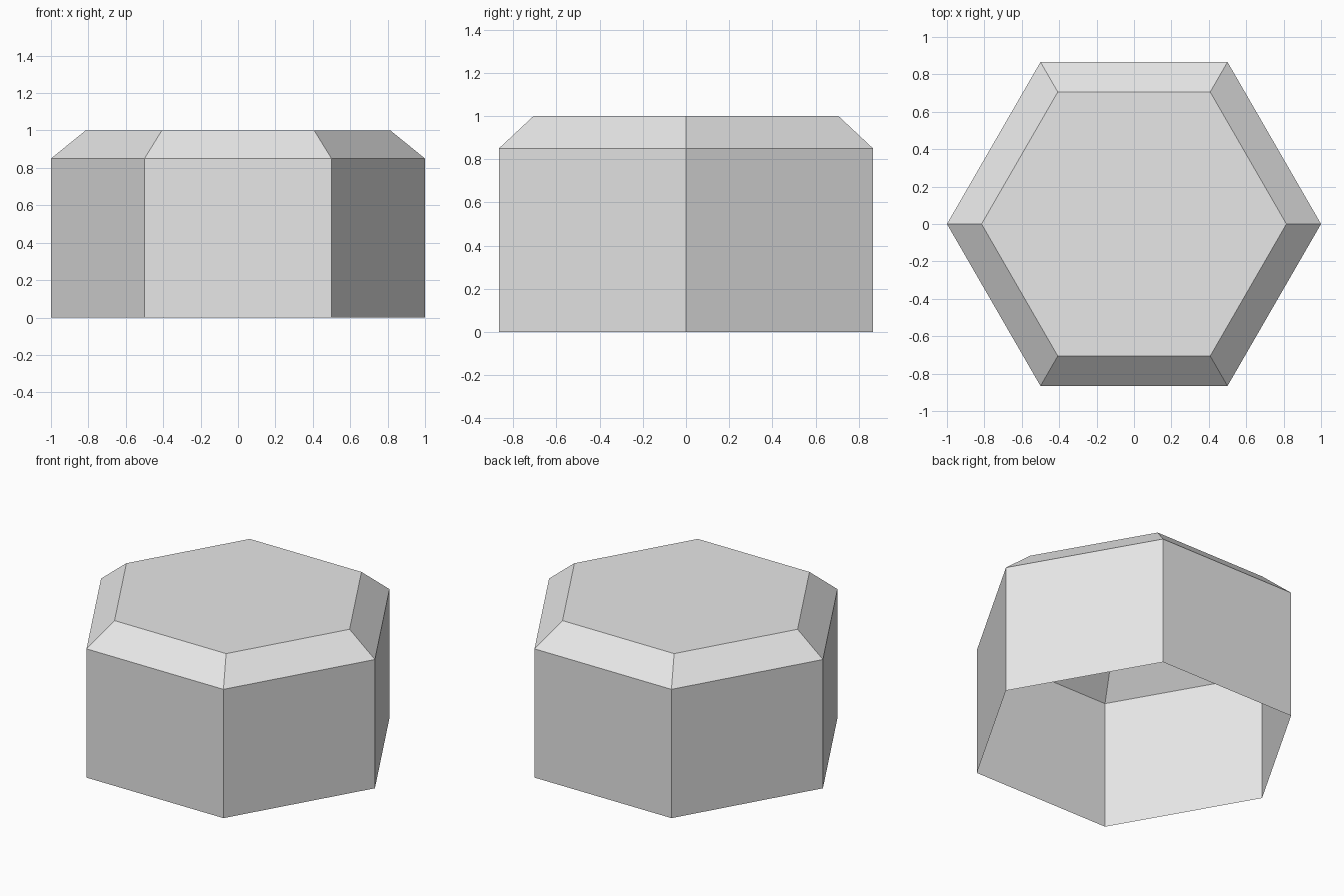
import bpy
import bmesh
from math import cos, sin, pi

cube = bpy.data.objects.get("Cube")
if cube:
    bpy.data.objects.remove(cube, do_unlink=True)

SIDES = 6

grey = bpy.data.materials.new("light grey")
grey.use_nodes = True
colour = (0.8, 0.8, 0.8, 1)
grey.diffuse_color = colour
grey.node_tree.nodes["Principled BSDF"].inputs["Base Color"].default_value = colour


def ring(bm, radius, z):
    """Hexagon of vertices with corners on the x axis."""
    angles = [2 * pi * i / SIDES for i in range(SIDES)]
    return [bm.verts.new((radius * cos(a), radius * sin(a), z)) for a in angles]


# Thin shell: upright walls, sloped rim and flat lid, open underneath
bm = bmesh.new()
rings = [ring(bm, r, z) for r, z in ((1, 0), (1, 0.85), (0.815, 1))]
for low, high in zip(rings, rings[1:]):
    for i in range(SIDES):
        j = (i + 1) % SIDES
        bm.faces.new((low[i], low[j], high[j], high[i]))
bm.faces.new(rings[-1])

mesh = bpy.data.meshes.new("hexagonal_cap")
bm.to_mesh(mesh)
bm.free()
mesh.materials.append(grey)
cap = bpy.data.objects.new("hexagonal_cap", mesh)
bpy.context.collection.objects.link(cap)
